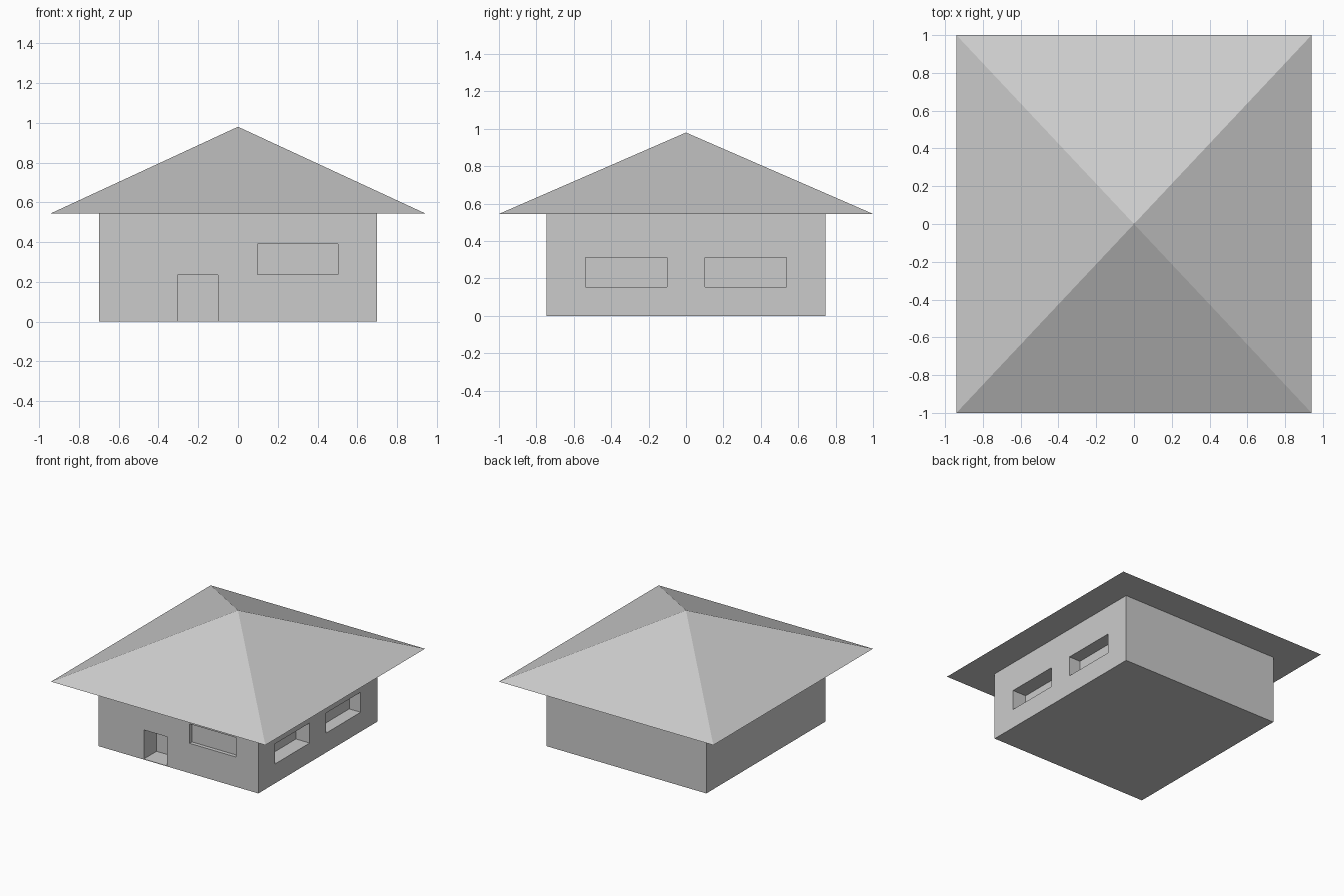
import bpy

if "Cube" in bpy.data.objects:
    bpy.data.objects.remove(bpy.data.objects["Cube"])


def box(name, lo, hi):
    """Axis-aligned box between two corners."""
    bpy.ops.mesh.primitive_cube_add(size=1)
    ob = bpy.context.object
    ob.name = name
    ob.location = [(a + b) / 2 for a, b in zip(lo, hi)]
    ob.scale = [b - a for a, b in zip(lo, hi)]
    bpy.ops.object.transform_apply(location=True, rotation=False, scale=True)
    return ob


W, D, EAVE, PEAK = 0.70, 0.745, 0.545, 0.98
OUT = 0.1  # how far cutters stick out of the wall

# House body
walls = box("walls", (-W, -D, 0), (W, D, EAVE))


def recess(name, lo, hi):
    """Cut a box-shaped recess into the walls."""
    cutter = box(name, lo, hi)
    cutter.hide_render = True
    cutter.hide_set(True)
    mod = walls.modifiers.new(name, 'BOOLEAN')
    mod.operation = 'DIFFERENCE'
    mod.solver = 'EXACT'
    mod.object = cutter
    bpy.context.view_layer.objects.active = walls
    bpy.ops.object.modifier_apply(modifier=name)
    bpy.data.objects.remove(cutter)


# Front door and front window
recess("door_recess", (-0.305, -D - OUT, 0.004), (-0.10, -D + 0.16, 0.235))
recess("front_window_recess", (0.097, -D - OUT, 0.236), (0.503, -D + 0.03, 0.39))

# Two windows on the right side
for name, y0, y1, depth in (("side_window_front", -0.537, -0.102, 0.12),
                            ("side_window_back", 0.102, 0.537, 0.10)):
    recess(name, (W - depth, y0, 0.154), (W + OUT, y1, 0.313))

# Pyramid roof with flat underside
x, y = 0.94, 1.0
mesh = bpy.data.meshes.new("roof")
mesh.from_pydata(
    [(-x, -y, EAVE), (x, -y, EAVE), (x, y, EAVE), (-x, y, EAVE), (0, 0, PEAK)], [],
    [(3, 2, 1, 0)] + [(i, (i + 1) % 4, 4) for i in range(4)])
roof = bpy.data.objects.new("roof", mesh)
bpy.context.collection.objects.link(roof)
